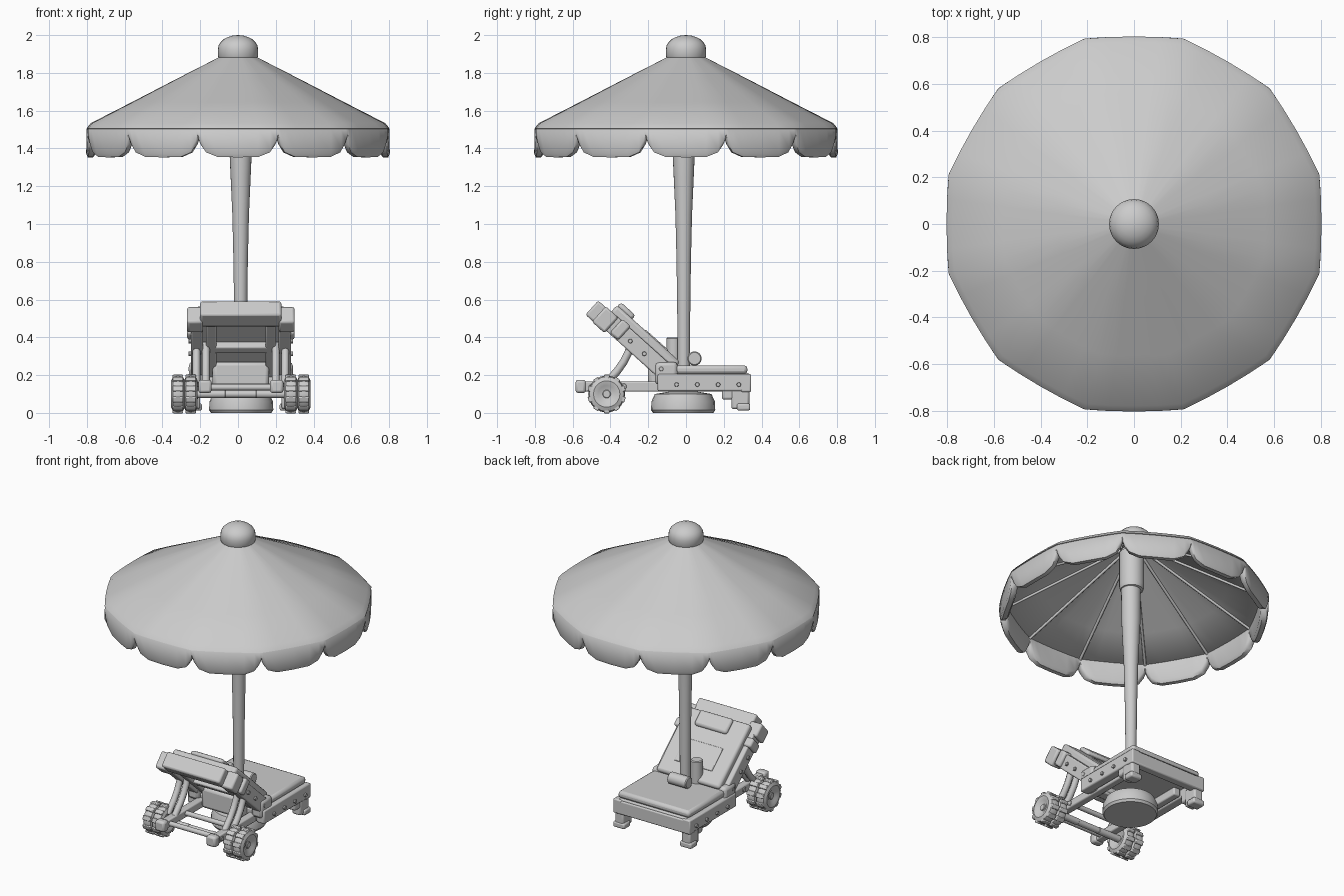
import bpy, bmesh, math
from mathutils import Matrix, Vector

cube = bpy.data.objects.get("Cube")
if cube:
    bpy.data.objects.remove(cube, do_unlink=True)

grey = bpy.data.materials.new("plain_grey")
grey.use_nodes = True
GREY = (0.6, 0.6, 0.6, 1)
grey.diffuse_color = GREY
grey.node_tree.nodes["Principled BSDF"].inputs["Base Color"].default_value = GREY

CX = 0.015                                     # centre line of the lounger
TILT = Matrix.Translation((0, -0.08, 0.2)) @ Matrix.Rotation(math.radians(-42), 4, 'X')
FLAT = Matrix.Identity(4)


def finish(name, bm, bevel=0, angle=35):
    bmesh.ops.recalc_face_normals(bm, faces=bm.faces)
    me = bpy.data.meshes.new(name)
    bm.to_mesh(me)
    bm.free()
    ob = bpy.data.objects.new(name, me)
    bpy.context.collection.objects.link(ob)
    me.materials.append(grey)
    bpy.ops.object.select_all(action='DESELECT')
    ob.select_set(True)
    bpy.context.view_layer.objects.active = ob
    bpy.ops.object.shade_smooth_by_angle(angle=math.radians(angle))
    if bevel:
        mod = ob.modifiers.new("soft_edges", 'BEVEL')
        mod.width, mod.segments = bevel, 2
    return ob


def box(name, x, y, z, frame=FLAT, bevel=0.008):
    """Box from (low, high) ranges, x relative to the lounger centre line."""
    bm = bmesh.new()
    bmesh.ops.create_cube(bm, size=1)
    for v in bm.verts:
        v.co = Vector(lo + (c + 0.5) * (hi - lo) for c, (lo, hi) in zip(v.co, (x, y, z)))
        v.co = frame @ v.co
        v.co.x += CX
    return finish(name, bm, bevel)


def pair(name, x, y, z, frame=FLAT, bevel=0.008):
    box("left_" + name, x, y, z, frame, bevel)
    box("right_" + name, (-x[1], -x[0]), y, z, frame, bevel)


def lathe(name, profile, at, axis='Z', sides=24):
    """Revolve (radius, height) points about an axis."""
    bm = bmesh.new()
    verts = [bm.verts.new((r, 0, h)) for r, h in profile]
    edges = [bm.edges.new(p) for p in zip(verts, verts[1:])]
    bmesh.ops.spin(bm, geom=verts + edges, cent=(0, 0, 0), axis=(0, 0, 1),
                   angle=math.tau, steps=sides)
    bmesh.ops.remove_doubles(bm, verts=bm.verts, dist=0.0005)
    turn = Matrix.Rotation(math.pi / 2, 4, 'Y') if axis == 'X' else FLAT
    bm.transform(Matrix.Translation(at) @ turn)
    return finish(name, bm)


def rod(name, radius, half, at, axis='X', sides=16):
    return lathe(name, [(0, -half), (radius * .85, -half), (radius, -half + radius * .15),
                        (radius, half - radius * .15), (radius * .85, half), (0, half)],
                 at, axis, sides)


def tube(name, points, radius):
    cu = bpy.data.curves.new(name, 'CURVE')
    cu.dimensions = '3D'
    cu.bevel_depth, cu.bevel_resolution, cu.use_fill_caps = radius, 2, True
    sp = cu.splines.new('POLY')
    sp.points.add(len(points) - 1)
    for p, co in zip(sp.points, points):
        p.co = (*co, 1)
    cu.materials.append(grey)
    ob = bpy.data.objects.new(name, cu)
    bpy.context.collection.objects.link(ob)


def rim(k, u=-1):
    """Point on the gently bowed canopy rim, u from -1 to 1 along panel k."""
    a, b = (Vector((math.cos(t), math.sin(t), 0)) * 0.822
            for t in (math.radians(15 + 30 * k), math.radians(45 + 30 * k)))
    return a.lerp(b, (u + 1) / 2) * (1 + 0.012 * (1 - u * u))


def cloth(name, columns):
    """Closed strip of quads through columns of points."""
    bm = bmesh.new()
    cols = [[bm.verts.new(p) for p in col] for col in columns]
    for a, b in zip(cols, cols[1:] + cols[:1]):
        for i in range(len(a) - 1):
            bm.faces.new((a[i], a[i + 1], b[i + 1], b[i]))
    return finish(name, bm, angle=50)


# Twelve-sided canopy, outer cone turned under into an inner cone
CONE = ((.12, 1.885), (.4, 1.77), (.7, 1.645), (.97, 1.534), (1, 1.505),
        (.94, 1.495), (.7, 1.6), (.4, 1.73), (.12, 1.85), (.12, 1.885))
cloth("canopy", [[rim(k, u) * s + Vector((0, 0, z)) for s, z in CONE]
                 for k in range(12) for u in (-1, -.5, 0, .5)])

# Scalloped hem hanging from the canopy edge
hem = []
for k in range(12):
    for u in (-1, -.94, -.8, -.5, 0, .5, .8, .94):
        low = 1.353 + 0.1 * abs(u) ** 6
        hem.append([rim(k, u) * s + Vector((0, 0, z)) for s, z in
                    ((.98, 1.515), (.999, 1.5), (1, low + .02), (.99, low), (.955, low),
                     (.94, low + .02), (.94, 1.5), (.98, 1.515))])
cloth("canopy_hem", hem)

# Thin ribs under the canopy
for k in range(12):
    c = rim(k)
    tube("canopy_rib", [(c.x * .1, c.y * .1, 1.855), (c.x * .94, c.y * .94, 1.492)], 0.009)

# Finial, pole, collar and base
lathe("finial", [(0, 1.86), (.1, 1.875), (.107, 1.89), (.107, 1.925)] +
      [(.107 * math.cos(t * math.pi / 12), 1.925 + .075 * math.sin(t * math.pi / 12))
       for t in range(1, 6)] + [(0, 2)], (0, 0, 0))
lathe("pole", [(0, .08), (.032, .08), (.034, .5), (.038, .8), (.044, 1.05), (.053, 1.25),
               (.058, 1.36), (.06, 1.6), (.06, 1.85), (0, 1.85)], (.014, -.012, 0))
lathe("pole_collar", [(.055, 1.57), (.07, 1.575), (.076, 1.6), (.076, 1.83), (.055, 1.83)],
      (.01, -.01, 0))
lathe("pole_base", [(0, 0), (.16, 0), (.17, .015), (.168, .06), (.15, .1), (.06, .115),
                    (.05, .15), (0, .15)], (.017, -.015, 0))

# Seat
box("seat_board", (-.25, .25), (-.08, .335), (.165, .21))
box("seat_cushion", (-.265, .265), (-.06, .325), (.205, .252), bevel=.018)
pair("seat_side", (.225, .285), (-.15, .345), (.115, .205))
box("seat_end_rail", (-.285, .285), (.29, .345), (.11, .2))
box("seat_cross_rail", (-.24, .24), (-.14, -.07), (.12, .19))
pair("leg", (.215, .28), (.24, .335), (.02, .14), bevel=.012)
pair("leg_brace", (.225, .275), (.19, .26), (.07, .14), bevel=.012)
pair("foot", (.205, .29), (.27, .34), (.012, .05), bevel=.01)

# Wheeled rear frame
pair("lower_rail", (.165, .215), (-.55, .2), (.112, .165))
pair("rail_knob", (.155, .225), (-.585, -.53), (.105, .175), bevel=.014)
for y, z, r in ((-.42, .1, .02), (-.5, .135, .016), (-.33, .14, .016)):
    rod("cross_bar", r, .22, (CX, y, z))
TYRE = [(.0, -.02), (.03, -.02), (.045, -.03), (.07, -.036), (.092, -.026),
        (.098, 0), (.092, .026), (.07, .036), (.045, .03), (.03, .02), (0, .02)]
for side in (-1, 1):
    for off in (.265, .333):
        lathe("wheel", TYRE, (CX + side * off, -.42, .1), 'X', 20)
        for k in range(10):
            a = k * math.tau / 10
            t = Matrix.Translation((side * off, -.42, .1)) @ Matrix.Rotation(a, 4, 'X')
            box("tyre_tread", (-.028, .028), (-.015, .015), (.08, .102), t, .004)
    rod("hub", .022, .14, (CX + side * .22, -.42, .1))

# Backrest, in its own tilted frame
box("backrest_panel", (-.215, .215), (-.47, 0), (-.005, .04), TILT)
box("backrest_cushion", (-.235, .235), (-.46, -.01), (.03, .085), TILT, .016)
box("headrest", (-.12, .12), (-.455, -.35), (.075, .11), TILT, .016)
box("lumbar_pad", (-.14, .14), (-.26, -.1), (.08, .09), TILT, .004)
box("top_bar", (-.215, .215), (-.55, -.45), (-.065, .036), TILT, .012)
pair("backrest_rail", (.2, .265), (-.48, .02), (-.055, .04), TILT)
pair("inner_rail", (.13, .185), (-.46, -.02), (-.045, .01), TILT)
pair("top_block", (.2, .285), (-.5, -.41), (-.07, .04), TILT, .012)
pair("side_block", (.2, .285), (-.39, -.33), (-.05, .05), TILT, .012)
box("backrest_cross_rail", (-.22, .22), (-.27, -.22), (-.045, .0), TILT)
pair("hinge_bracket", (.195, .275), (-.165, -.045), (.15, .27), bevel=.02)
box("storage_box", (-.15, .15), (-.2, -.06), (.13, .27), bevel=.02)

# Curved props holding the backrest
for side in (-1, 1):
    for x in (.185, .235):
        tube("backrest_prop", [(CX + side * x, y, z) for y, z in
             ((-.29, .37), (-.305, .32), (-.33, .27), (-.365, .22), (-.43, .15))], .021)

# Bolts along the rails
for side in (-1, 1):
    for y in (-.28, -.18, -.06):
        p = TILT @ Vector((side * .265, y, -.01))
        rod("backrest_bolt", .012, .012, (p.x + CX, p.y, p.z), 'X', 8)
    for y in (-.05, .06, .17, .28):
        rod("seat_bolt", .012, .012, (CX + side * .285, y, .15), 'X', 8)

# Items on the seat
rod("rolled_towel", .038, .07, (.015, .045, .288))
rod("drink_bottle", .038, .08, (-.035, -.065, .32), 'Z')
